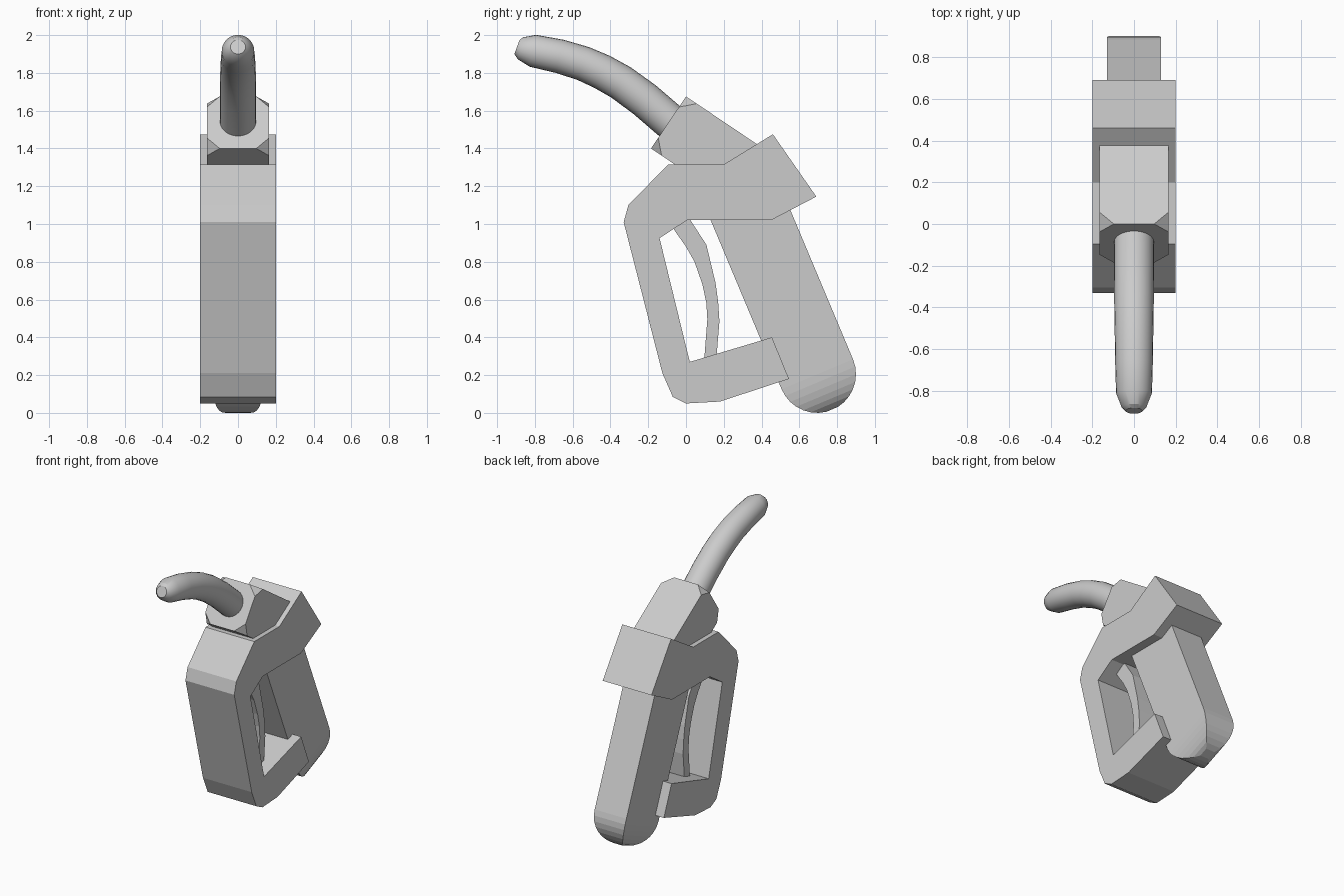
import bpy, bmesh
from math import sin, cos, pi, radians
from mathutils import Vector

if "Cube" in bpy.data.objects:
    bpy.data.objects.remove(bpy.data.objects["Cube"])


def finish(name, bm):
    bmesh.ops.recalc_face_normals(bm, faces=bm.faces)
    mesh = bpy.data.meshes.new(name)
    bm.to_mesh(mesh)
    bm.free()
    obj = bpy.data.objects.new(name, mesh)
    bpy.context.collection.objects.link(obj)
    return obj


def slab(name, profile, half_width):
    """Extrude a (y, z) side profile symmetrically across x."""
    bm = bmesh.new()
    face = bm.faces.new([bm.verts.new((-half_width, y, z)) for y, z in profile])
    out = bmesh.ops.extrude_face_region(bm, geom=[face])
    moved = [g for g in out["geom"] if isinstance(g, bmesh.types.BMVert)]
    bmesh.ops.translate(bm, vec=(2 * half_width, 0, 0), verts=moved)
    return finish(name, bm)


def loft(name, rings, bevel=0.0):
    """Skin a list of equal-length point rings and cap both ends."""
    bm = bmesh.new()
    loops = [[bm.verts.new(p) for p in ring] for ring in rings]
    n = len(loops[0])
    for a, b in zip(loops, loops[1:]):
        for i in range(n):
            j = (i + 1) % n
            bm.faces.new((a[i], a[j], b[j], b[i]))
    bm.faces.new(loops[0])
    bm.faces.new(loops[-1])
    if bevel:
        bmesh.ops.bevel(bm, geom=loops[0], offset=bevel, segments=1, affect='VERTICES')
    return finish(name, bm)


def rect_ring(centre, side, half_x, half_side):
    """Rectangle spanned by x and a direction in the side plane."""
    x = Vector((1, 0, 0))
    return [centre + x * half_x * a + side * half_side * b
            for a, b in ((-1, -1), (1, -1), (1, 1), (-1, 1))]


# Body with hooked hand guard
slab("body_guard", [
    (-0.33, 1.01), (-0.305, 1.10), (-0.095, 1.315), (0.20, 1.315),
    (0.46, 1.475), (0.69, 1.145), (0.45, 1.02), (0.005, 1.02),
    (-0.14, 0.925), (0.02, 0.27), (0.455, 0.40), (0.545, 0.18),
    (0.18, 0.06), (0.0, 0.05), (-0.07, 0.085), (-0.125, 0.21)], 0.2)

# Slanted grip with a rounded, narrowing end
axis = Vector((0, 0.387, -0.922))
side = Vector((0, 0.922, 0.387))
centre, radius = Vector((0, 0.695, 0.205)), 0.205
rings = [rect_ring(centre - axis, side, 0.13, radius)]
for i in range(8):
    a = radians(11.5 * i)
    rings.append(rect_ring(centre + axis * radius * sin(a), side,
                           0.13 * cos(a) ** 0.7, radius * cos(a)))
loft("grip", rings)

# Square collar with clipped front corners
front = Vector((0, -0.0925, 1.5375))
back_dir = Vector((0, 0.83, -0.558))
across = Vector((0, 0.558, 0.83))
loft("spout_collar", [rect_ring(front + back_dir * d, across, 0.165, 0.166)
                      for d in (0, 0.55)], bevel=0.068)

# Curved round spout: (y, z, radius) along its path
path = [(0.0, 1.475, 0.097), (-0.10, 1.556, 0.096), (-0.22, 1.659, 0.096),
        (-0.345, 1.75, 0.095), (-0.445, 1.806, 0.094), (-0.545, 1.85, 0.092),
        (-0.67, 1.888, 0.09), (-0.81, 1.917, 0.086), (-0.876, 1.93, 0.06),
        (-0.895, 1.937, 0.04)]
pts = [Vector((0, y, z)) for y, z, r in path]
rings = []
for i, p in enumerate(pts):
    t = (pts[min(i + 1, len(pts) - 1)] - pts[max(i - 1, 0)]).normalized()
    up = Vector((0, -t.z, t.y))
    rings.append([p + path[i][2] * (Vector((1, 0, 0)) * cos(k * pi / 12) + up * sin(k * pi / 12))
                  for k in range(24)])
spout = loft("spout", rings)
bpy.context.view_layer.objects.active = spout
spout.select_set(True)
bpy.ops.object.shade_smooth_by_angle(angle=radians(25))

# Bowed trigger lever inside the guard
slab("trigger", [
    (-0.08, 1.0), (-0.06, 0.965), (0.0, 0.88), (0.045, 0.80), (0.087, 0.68),
    (0.108, 0.58), (0.113, 0.495), (0.098, 0.30), (0.09, 0.23),
    (0.15, 0.23), (0.163, 0.315), (0.177, 0.485), (0.17, 0.59),
    (0.156, 0.69), (0.108, 0.89), (0.03, 1.01), (0.005, 1.05)], 0.1)
